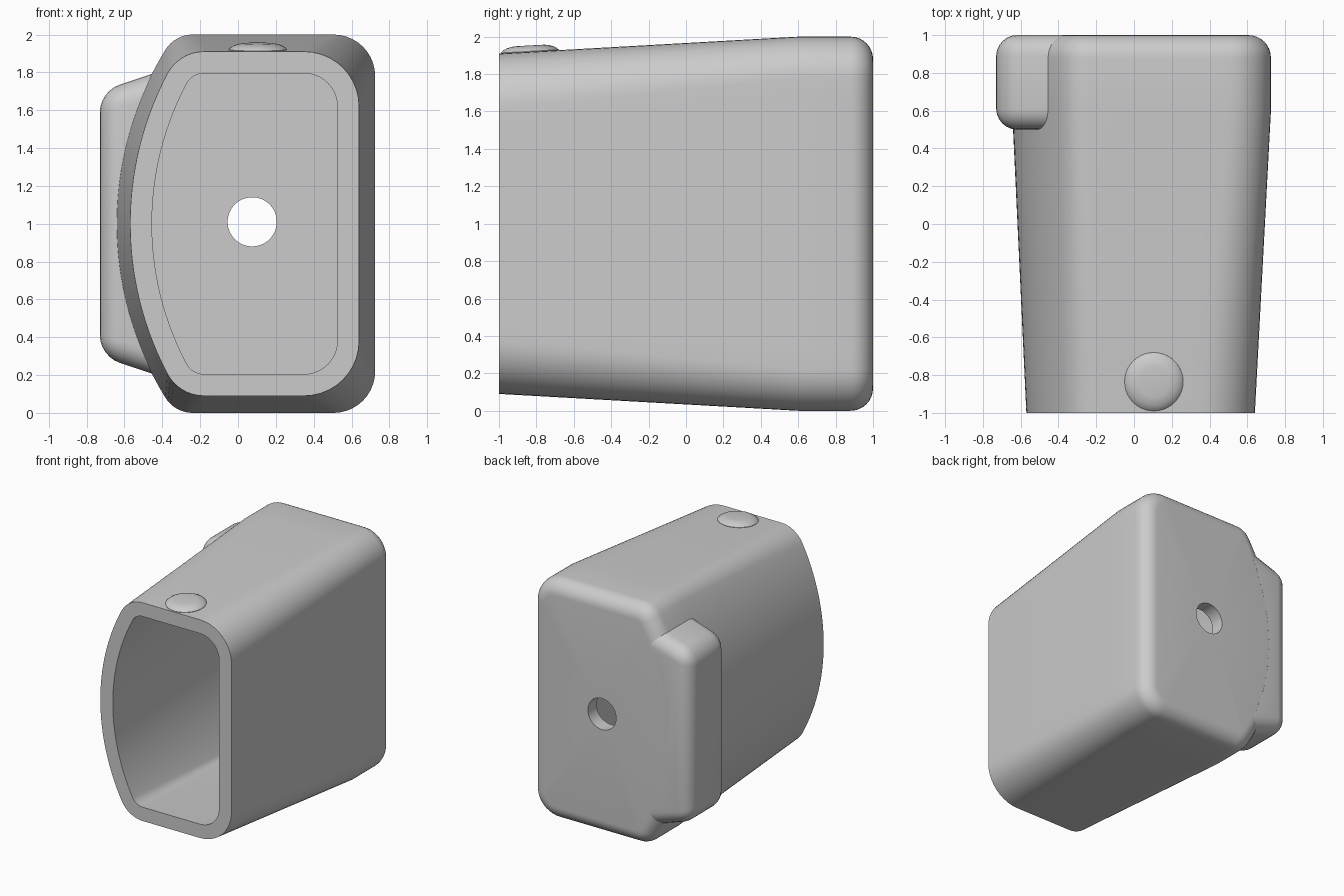
import bpy, bmesh
from math import sin, cos, pi, atan2, sqrt, radians
from mathutils import Matrix

default = bpy.data.objects.get("Cube")
if default:
    bpy.data.objects.remove(default, do_unlink=True)

MID = 1.0        # height of the horizontal symmetry plane
WALL = 0.115
ROUND = 0.12     # radius of the rounded back edge

# left, right, half height, right corner radius, left corner radius, left side radius
FRONT = (-0.57, 0.64, 0.91, 0.29, 0.22, 1.70)
BACK = (-0.645, 0.725, 1.0, 0.22, 0.17, 1.75)


def inset(section, d):
    left, right, *sizes = section
    return (left + d, right - d, *[s - d for s in sizes])


def arc(cx, cz, r, a0, a1, n):
    return [(cx + r * cos(a0 + (a1 - a0) * i / n), cz + r * sin(a0 + (a1 - a0) * i / n))
            for i in range(n + 1)]


def line(p, q, n):
    return [(p[0] + (q[0] - p[0]) * i / n, p[1] + (q[1] - p[1]) * i / n) for i in range(1, n)]


def outline(section):
    """Rounded section with flat top and right side and a bowed left side."""
    left, right, h, rr, rl, bow = section
    bow_x = left + bow
    cx = bow_x - sqrt((bow - rl) ** 2 - (h - rl) ** 2)
    end = atan2(h - rl, cx - bow_x)
    corner_r = arc(right - rr, h - rr, rr, 0, pi / 2, 10)
    corner_l = arc(cx, h - rl, rl, pi / 2, end, 8)
    half = [(right, 0)] + line((right, 0), corner_r[0], 8) + corner_r
    half += line(corner_r[-1], corner_l[0], 8) + corner_l
    half += arc(bow_x, 0, bow, end, pi, 14)[1:]
    return half + [(x, -z) for x, z in half[-2:0:-1]]


def finish(name, bm):
    bmesh.ops.recalc_face_normals(bm, faces=bm.faces[:])
    mesh = bpy.data.meshes.new(name)
    bm.to_mesh(mesh)
    bm.free()
    ob = bpy.data.objects.new(name, mesh)
    bpy.context.collection.objects.link(ob)
    bpy.ops.object.select_all(action='DESELECT')
    ob.select_set(True)
    bpy.context.view_layer.objects.active = ob
    bpy.ops.object.shade_smooth_by_angle(angle=radians(30))
    return ob


# Hollow tapered housing: one closed loft out along the shell, through the hole and back
hole_x, hole_z, hole_r = 0.075, 0.01, 0.13
back_rim = outline(inset(BACK, ROUND))
hole = []
for x, z in back_rim:
    a = atan2(z - hole_z, x - hole_x)
    hole.append((hole_x + hole_r * cos(a), hole_z + hole_r * sin(a)))

rings = [(-1, outline(FRONT)), (0.6, outline(BACK))]
for i in range(9):
    a = pi / 2 * i / 8
    rings.append((1 - ROUND + ROUND * sin(a), outline(inset(BACK, ROUND * (1 - cos(a))))))
cavity = outline(inset(BACK, WALL))
rings += [(1, hole), (1 - WALL, hole), (1 - WALL, cavity), (0.6, cavity),
          (-1, outline(inset(FRONT, WALL)))]

bm = bmesh.new()
loops = [[bm.verts.new((x, y, z + MID)) for x, z in pts] for y, pts in rings]
for k, a in enumerate(loops):
    b = loops[(k + 1) % len(loops)]
    for i in range(len(a)):
        j = (i + 1) % len(a)
        bm.faces.new((a[i], a[j], b[j], b[i]))
finish("housing", bm)

# Raised side block, its inner face following the bowed wall
block_x, block_z, block_top = -0.73, 0.70, 0.845
bow = BACK[5] - WALL + 0.002
bow_x = BACK[0] + BACK[5]
profile = [(block_x, -block_z), (block_x, block_z)]
for i in range(9):
    z = block_top * (1 - i / 4)
    profile.append((bow_x - sqrt(bow * bow - z * z), z))
bm = bmesh.new()
face = bm.faces.new([bm.verts.new((x, 0.5, z + MID)) for x, z in profile])
ext = bmesh.ops.extrude_face_region(bm, geom=[face])
bmesh.ops.translate(bm, vec=(0, 0.5, 0),
                    verts=[v for v in ext["geom"] if isinstance(v, bmesh.types.BMVert)])
edges = [e for e in bm.edges if any(v.co.x < block_x + 0.001 for v in e.verts)]
bmesh.ops.bevel(bm, geom=edges, offset=0.11, segments=6, profile=0.5, affect='EDGES',
                clamp_overlap=True)
finish("side_block", bm)

# Low domed button on the sloping top
bm = bmesh.new()
button = [(0.155, -0.03), (0.155, 0.002), (0.145, 0.012), (0.125, 0.023), (0.1, 0.03),
          (0.08, 0.033), (0, 0.033)]
verts = [bm.verts.new((r, 0, z)) for r, z in button]
path = [bm.edges.new(pair) for pair in zip(verts, verts[1:])]
bmesh.ops.spin(bm, geom=verts + path, cent=(0, 0, 0), axis=(0, 0, 1), angle=2 * pi, steps=40)
bmesh.ops.remove_doubles(bm, verts=bm.verts[:], dist=0.0005)
slope = atan2(BACK[2] - FRONT[2], 1.6)
bm.transform(Matrix.Translation((0.105, -0.835, 1.92)) @ Matrix.Rotation(slope, 4, 'X'))
finish("button", bm)
